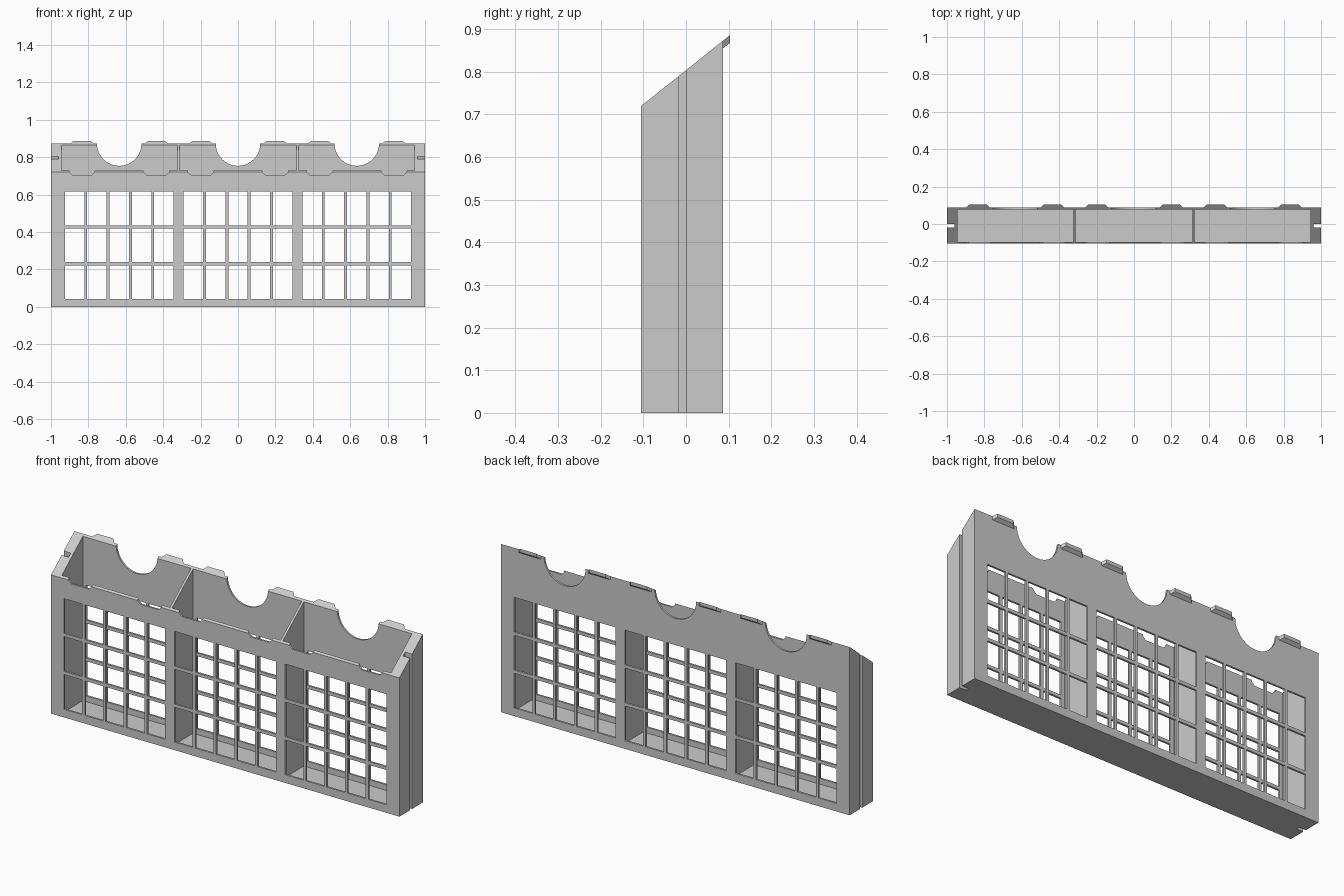
import bpy, bmesh, math
from mathutils import Vector

if "Cube" in bpy.data.objects:
    bpy.data.objects.remove(bpy.data.objects["Cube"])

W, YF, YB, ZF, ZB = 1.0, -0.105, 0.087, 0.72, 0.873   # outer size, slanted top
WALL, FLOOR, END, DIV = 0.01, 0.012, 0.945, 0.006
SLOPE = (ZB - ZF) / (YB - YF)
BAYS = (-0.635, 0.0, 0.635)
CLIPS = [b + s * 0.199 for b in BAYS for s in (-1, 1)]

grey = bpy.data.materials.new("light grey")
grey.diffuse_color = (0.6, 0.6, 0.6, 1)
grey.use_nodes = True
grey.node_tree.nodes["Principled BSDF"].inputs["Base Color"].default_value = grey.diffuse_color


def prism(bm, profile, direction):
    """Extrude a closed profile of 3D points along a vector."""
    n = len(profile)
    a = [bm.verts.new(p) for p in profile]
    b = [bm.verts.new(Vector(p) + Vector(direction)) for p in profile]
    faces = [bm.faces.new(a), bm.faces.new(b)]
    faces += [bm.faces.new((a[i], a[(i + 1) % n], b[(i + 1) % n], b[i])) for i in range(n)]
    bmesh.ops.recalc_face_normals(bm, faces=faces)


def box(bm, x0, x1, y0, y1, z0, z1):
    prism(bm, [(x0, y0, z0), (x1, y0, z0), (x1, y1, z0), (x0, y1, z0)], (0, 0, z1 - z0))


def make(name, bm):
    me = bpy.data.meshes.new(name)
    bm.to_mesh(me)
    bm.free()
    me.materials.append(grey)
    ob = bpy.data.objects.new(name, me)
    bpy.context.collection.objects.link(ob)
    return ob


def cut(target, bm, name):
    """Subtract a set of separate solids from the target."""
    cutter = make(name, bm)
    cutter.hide_render = True
    mod = target.modifiers.new(name, 'BOOLEAN')
    mod.operation, mod.solver, mod.object = 'DIFFERENCE', 'EXACT', cutter
    bpy.context.view_layer.objects.active = target
    bpy.ops.object.modifier_apply(modifier=mod.name)
    bpy.data.objects.remove(cutter)


# Rack body with slanted top
bm = bmesh.new()
prism(bm, [(-W, YF, 0), (-W, YB, 0), (-W, YB, ZB), (-W, YF, ZF)], (2 * W, 0, 0))
body = make("rack_body", bm)

# Three open bays
bm = bmesh.new()
for x0, x1 in ((-END, -0.318 - DIV), (-0.318 + DIV, 0.318 - DIV), (0.318 + DIV, END)):
    box(bm, x0, x1, YF + WALL, YB - WALL, FLOOR, 1)
cut(body, bm, "bay_cutter")

# Window grid: five columns by three rows per bay, through both walls
bm = bmesh.new()
for b in BAYS:
    for c in range(5):
        x = b + (c - 2) * 0.1193
        for r in range(3):
            z = 0.132 + r * 0.197
            box(bm, x - 0.052, x + 0.052, YF - 0.1, YB + 0.1, z - 0.09, z + 0.09)
cut(body, bm, "window_cutter")

# Finger scoops in back wall, end grooves, clip notches in front wall
bm = bmesh.new()
for b in BAYS:
    prism(bm, [(b + 0.119 * math.cos(t), YB - 0.03, ZB + 0.119 * math.sin(t))
               for t in (2 * math.pi * i / 64 for i in range(64))], (0, 0.06, 0))
for s in (-1, 1):
    box(bm, *sorted((s * 0.96, s * 1.1)), -0.018, 0.0, -0.1, 1)
for x in CLIPS:
    prism(bm, [(x - 0.068, YF - 0.02, ZF + 0.02), (x - 0.068, YF - 0.02, ZF),
               (x - 0.051, YF - 0.02, ZF - 0.016), (x + 0.051, YF - 0.02, ZF - 0.016),
               (x + 0.068, YF - 0.02, ZF), (x + 0.068, YF - 0.02, ZF + 0.02)],
          (0, 0.035, 0))
cut(body, bm, "detail_cutter")

# Tapered clips along the back edge, following the slope
bm = bmesh.new()
d = 0.016
for x in CLIPS:
    prism(bm, [(x - 0.063, YB, ZB), (x + 0.063, YB, ZB),
               (x + 0.047, YB + d, ZB + d * SLOPE), (x - 0.047, YB + d, ZB + d * SLOPE)],
          (0, 0, -0.018))
make("back_clips", bm)
